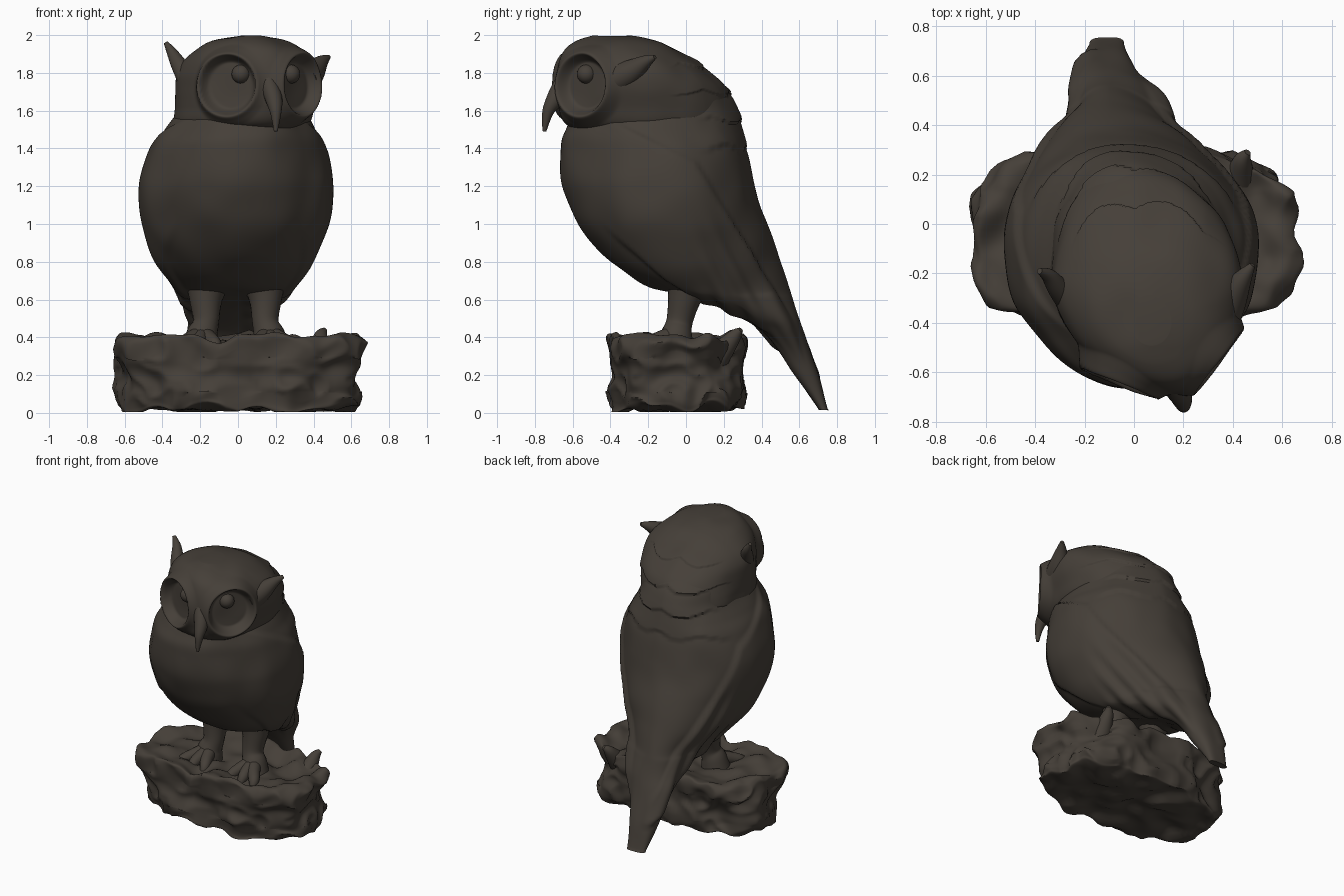
import bpy, bmesh, math
from mathutils import Vector, noise

if "Cube" in bpy.data.objects:
    bpy.data.objects.remove(bpy.data.objects["Cube"])

mat = bpy.data.materials.new("dark brown bronze")
mat.diffuse_color = (0.060, 0.050, 0.040, 1)
mat.use_nodes = True
mat.node_tree.nodes["Principled BSDF"].inputs["Base Color"].default_value = mat.diffuse_color


def add_object(name, bm, angle=40):
    bmesh.ops.recalc_face_normals(bm, faces=bm.faces)
    me = bpy.data.meshes.new(name)
    bm.to_mesh(me)
    bm.free()
    ob = bpy.data.objects.new(name, me)
    bpy.context.collection.objects.link(ob)
    me.materials.append(mat)
    bpy.ops.object.select_all(action='DESELECT')
    bpy.context.view_layer.objects.active = ob
    ob.select_set(True)
    bpy.ops.object.shade_smooth_by_angle(angle=math.radians(angle))
    return ob


def skin(rings):
    """Closed mesh through equal-length rings of points."""
    bm = bmesh.new()
    vs = [[bm.verts.new(p) for p in r] for r in rings]
    n = len(rings[0])
    for a, b in zip(vs, vs[1:]):
        for i in range(n):
            bm.faces.new((a[i], a[(i + 1) % n], b[(i + 1) % n], b[i]))
    bm.faces.new(vs[0])
    bm.faces.new(vs[-1])
    bmesh.ops.recalc_face_normals(bm, faces=bm.faces)
    bm.normal_update()
    return bm


def resample(rows, steps):
    """Catmull-Rom through rows of numbers."""
    out = []
    for i in range(len(rows) - 1):
        p = [rows[max(0, min(len(rows) - 1, i + k))] for k in (-1, 0, 1, 2)]
        for s in range(steps):
            t = s / steps
            out.append([b + .5 * t * (c - a + t * (2 * a - 5 * b + 4 * c - d + t * (3 * (b - c) + d - a)))
                        for a, b, c, d in zip(*p)])
    return out + [list(rows[-1])]


def section(row, n=140):
    """Horizontal slice: round front half, tapering back half."""
    z, yf, ym, yb, w, cm, cf, cb, p = row
    ring = []
    for i in range(n):
        t = 2 * math.pi * i / n
        c, s = math.cos(t), math.sin(t)
        e = p if s > 0 else 1 + min(0, p - 1)
        x = cm + w * math.copysign(abs(c) ** e, c) + ((cb if s > 0 else cf) - cm) * s * s
        ring.append(Vector((x, ym + (yb - ym if s > 0 else ym - yf) * s, z)))
    return ring


def tube(name, path, n=20):
    """Round tapered limb; path rows are x, y, z, radius."""
    pts = resample(path, 6)
    rings = []
    for i, p in enumerate(pts):
        d = Vector(pts[min(i + 1, len(pts) - 1)][:3]) - Vector(pts[max(i - 1, 0)][:3])
        q = d.to_track_quat('Z', 'Y')
        rings.append([Vector(p[:3]) + q @ Vector((math.cos(a) * p[3], math.sin(a) * p[3], 0))
                      for a in (2 * math.pi * k / n for k in range(n))])
    return add_object(name, skin(rings), 60)


def smooth(a, b, x):
    t = max(0, min(1, (x - a) / (b - a)))
    return t * t * (3 - 2 * t)


def scallop(x, z):
    """Overlapping feather rows, thick at each lower edge."""
    return 1 - ((z + .035 * abs(math.sin(11 * x))) * 7) % 1


# body and tail: z, front y, widest y, back y, half width, centre x (mid, front, back), taper
body = skin([section(r) for r in resample([
    (0.01, .70, .73, .76, .075, -.11, -.11, -.11, .5),
    (0.20, .565, .63, .71, .115, -.11, -.11, -.11, .6),
    (0.40, .42, .53, .64, .16, -.09, -.09, -.11, .8),
    (0.50, .28, .42, .605, .20, -.06, -.06, -.10, .9),
    (0.60, .06, .20, .575, .26, -.03, -.02, -.10, 1),
    (0.66, -.20, .05, .555, .31, -.02, 0, -.10, 1.1),
    (0.80, -.41, -.05, .51, .41, -.02, 0, -.10, 1.1),
    (1.00, -.58, -.08, .44, .485, -.01, 0, -.08, 1.1),
    (1.20, -.66, -.10, .375, .505, -.01, 0, -.05, 1.05),
    (1.40, -.675, -.12, .335, .46, 0, 0, -.03, 1),
    (1.50, -.65, -.14, .315, .405, .01, .03, -.02, 1),
    (1.60, -.58, -.14, .285, .35, .02, .05, -.02, 1),
    (1.70, -.35, -.08, .235, .31, .025, .05, -.02, 1),
    (1.78, -.30, -.08, .155, .24, .03, .05, 0, 1)], 9)])
# folded wings raised from the body, with feather grooves towards the tail
for v in body.verts:
    x, y, z = v.co
    low = .68 - .62 * (y + .10) if y > -.10 else .68 - .85 * (y + .10)
    high = 1.42 - .5 * (y + .1) - 1.1 * max(0, y - .05)
    wing = (smooth(0, .03, z - low) * smooth(0, .04, high - z)
            * smooth(.06, .14, abs(x + .05)) * smooth(-.48, -.3, y))
    groove = .010 * math.sin(60 * (y * .85 + z * .45)) * smooth(1.15, .8, z) * smooth(0, .2, y)
    nape = .014 * (scallop(x, z) - .5) * smooth(.05, .15, y) * smooth(1.3, 1.45, z)
    v.co += v.normal * (.018 * wing - .008 + groove * wing + nape + .010 * noise.noise(v.co * 5))
add_object("body_wings_tail", body, 50)

# head, turned to one side
head = skin([section(r, 240) for r in resample([
    (1.47, -.52, -.16, .20, .29, .02, .06, -.02, 1),
    (1.53, -.64, -.18, .23, .355, .02, .10, -.02, 1),
    (1.62, -.68, -.20, .24, .37, .035, .15, -.01, 1),
    (1.72, -.69, -.23, .205, .38, .055, .17, 0, 1),
    (1.80, -.685, -.26, .13, .375, .06, .17, .01, 1),
    (1.87, -.665, -.29, .04, .34, .06, .15, .03, 1),
    (1.93, -.63, -.32, -.06, .27, .06, .12, .04, 1),
    (1.97, -.57, -.36, -.16, .19, .06, .09, .05, 1),
    (1.995, -.49, -.40, -.29, .08, .07, .07, .06, 1)], 16)])
# hollow eye discs: face flattened to each disc plane, dished inside, rim raised
eyes = [(Vector((-.055, -.635, 1.735)), Vector((-.36, -.93, .03)).normalized()),
        (Vector((.335, -.55, 1.735)), Vector((.79, -.61, .03)).normalized())]
for v in head.verts:
    co = v.co.copy()
    v.co += v.normal * (.009 * noise.noise(co * 6)
                        + .012 * (scallop(co.x, co.z) - .5) * smooth(-.1, .05, co.y))
    for c, n in eyes:
        d = co - c
        depth = d.dot(n)
        r = (d - n * depth).length / .17
        if abs(depth) < .2 and r < 1.5:
            rim = math.exp(-((r - 1.0) / .10) ** 2)
            goal = .016 * rim - .05 * smooth(.98, .7, r)
            v.co += n * (goal - depth) * smooth(1.3, .95, r)
add_object("head", head, 180)

# eyeballs
for (c, n), dx in zip(eyes, (.055, -.02)):
    bm = bmesh.new()
    bmesh.ops.create_uvsphere(bm, u_segments=24, v_segments=16, radius=.05)
    bmesh.ops.translate(bm, vec=c - n * .045 + Vector((dx, -.005, .06)), verts=bm.verts)
    add_object("eyeball", bm)

# beak, ear tufts
tube("beak", [(.14, -.59, 1.86, .035), (.165, -.655, 1.74, .046), (.19, -.695, 1.66, .045),
              (.20, -.732, 1.59, .030), (.20, -.75, 1.49, .010)])
tube("ear_tuft", [(-.25, -.32, 1.74, .06), (-.305, -.26, 1.83, .045),
                  (-.345, -.21, 1.90, .030), (-.382, -.19, 1.96, .012)])
tube("ear_tuft", [(.34, -.38, 1.76, .09), (.39, -.30, 1.80, .07),
                  (.44, -.22, 1.855, .038), (.48, -.165, 1.885, .012)])

# legs and toes
for cx, side in ((-.17, -1), (.145, 1)):
    tube("leg", [(cx - .01 * side, .02, .72, .13), (cx, -.01, .60, .088), (cx, -.035, .48, .070),
                 (cx + .02 * side, -.05, .41, .085), (cx + .03 * side, -.06, .33, .10)])
    for k in (-1, 0, 1):
        tube("toe", [(cx + .02 * side, -.05, .41, .055), (cx + .03 * side + .05 * k, -.14, .39, .042),
                     (cx + .04 * side + .09 * k, -.21, .36, .034), (cx + .04 * side + .10 * k, -.25, .31, .012)])


# rough rock base: scale, height and unevenness per ring
def rock_ring(scale, z, rough, n=200):
    ring = []
    for i in range(n):
        t = 2 * math.pi * i / n
        c, s = math.cos(t), math.sin(t)
        u = Vector((math.copysign(abs(c) ** .66, c) * .64, math.copysign(abs(s) ** .72, s) * .34, 0)) * scale
        p = u + Vector((0, -.05, z))
        k = noise.noise(p * 4.5) * .6 + (.4 - abs(noise.noise(p * 8 + Vector((3, 1, 7))))) * .5
        p += Vector((c, s * .8, 0)) * k * rough * .10
        if z > .3:
            p.z += .06 * noise.noise(p * 7 + Vector((5, 2, 0)))
        elif z < .1:
            p.z = max(.005, p.z + .06 * noise.noise(p * 6 + Vector((1, 4, 0))))
        ring.append(p)
    return ring


rows = resample([(.05, .03, 0), (.5, .025, .3), (.9, .02, 1), (.97, .05, 1), (.98, .12, 1.1), (.95, .2, 1.1),
                 (.99, .28, 1.1), (1.02, .35, 1.1), (.99, .39, 1), (.92, .40, .9), (.75, .375, .6),
                 (.4, .36, .3), (.05, .36, 0)], 6)
add_object("rock_base", skin([rock_ring(*r) for r in rows]), 50)

# knob at the back edge of the rock
tube("rock_knob", [(.42, .14, .27, .08), (.43, .21, .35, .055), (.44, .26, .41, .035), (.46, .29, .44, .014)])
